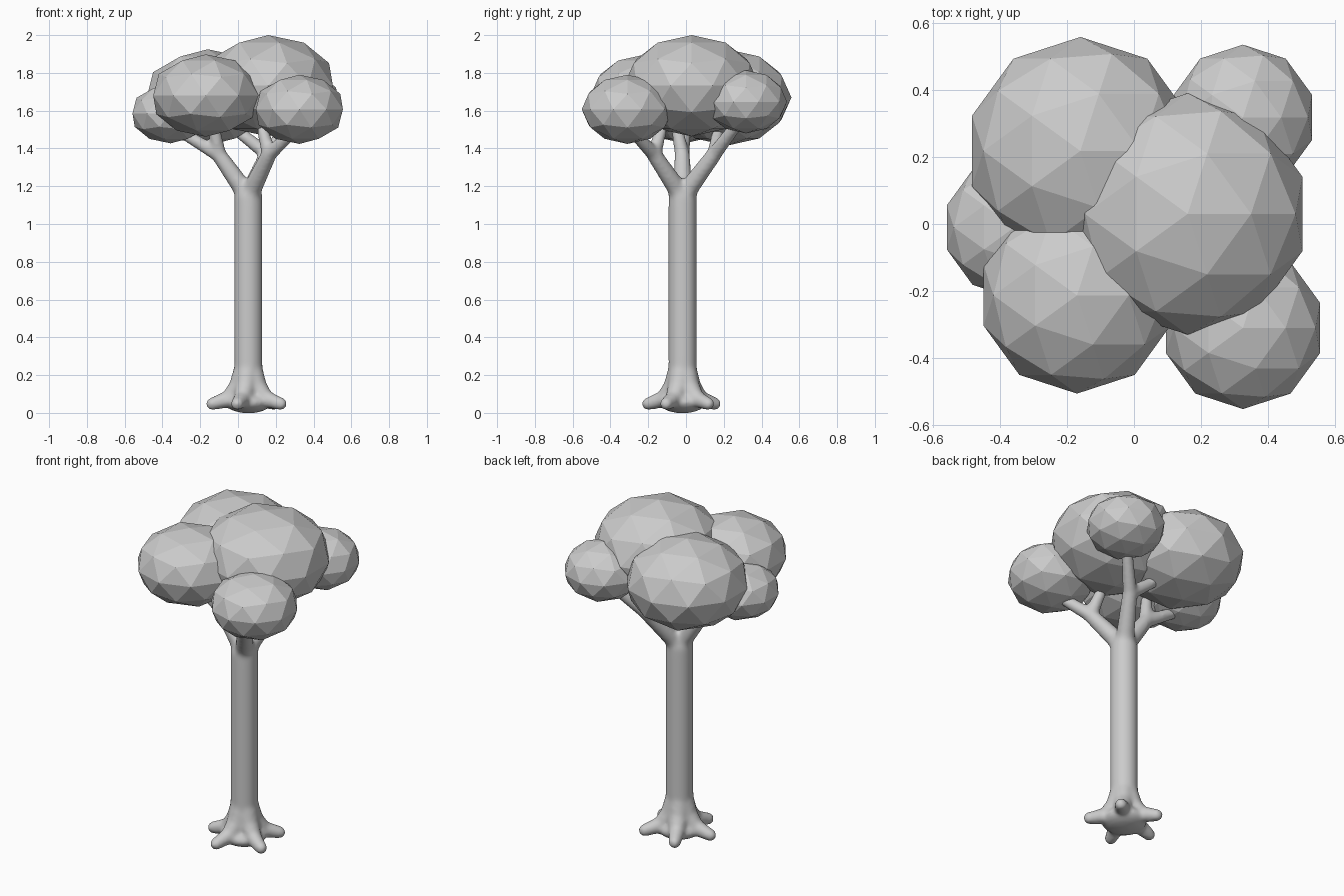
import bpy, bmesh, math
from mathutils import Matrix, Vector

if "Cube" in bpy.data.objects:
    bpy.data.objects.remove(bpy.data.objects["Cube"])

CX, CY = 0.055, -0.018  # trunk axis


def ball(bm, centre, r, rz=None):
    m = Matrix.Translation(centre) @ Matrix.Diagonal((r, r, rz or r, 1))
    bmesh.ops.create_uvsphere(bm, u_segments=24, v_segments=12, radius=1, matrix=m)


def limb(bm, points):
    """Tapered tube with rounded joints through (x, y, z, radius) points."""
    for p in points:
        ball(bm, p[:3], p[3])
    for a, b in zip(points, points[1:]):
        va, vb = Vector(a[:3]), Vector(b[:3])
        d = vb - va
        m = Matrix.Translation((va + vb) / 2) @ d.to_track_quat('Z', 'Y').to_matrix().to_4x4()
        bmesh.ops.create_cone(bm, cap_ends=True, segments=24, radius1=a[3],
                              radius2=b[3], depth=d.length, matrix=m)


def make_object(name, bm):
    mesh = bpy.data.meshes.new(name)
    bm.to_mesh(mesh)
    bm.free()
    ob = bpy.data.objects.new(name, mesh)
    bpy.context.collection.objects.link(ob)
    return ob


# Trunk column and underside bulge
bm = bmesh.new()
limb(bm, [(CX, CY, 0.09, 0.075), (CX, CY, 1.14, 0.075)])
ball(bm, (CX, CY, 0.055), 0.125, 0.057)

# Five roots flaring out of the trunk
for deg in (-27, 45, 117, 185, 252):
    c, s = math.cos(math.radians(deg)), math.sin(math.radians(deg))
    limb(bm, [(CX + c * d, CY + s * d, z, r) for d, z, r in
              ((0.015, 0.23, 0.062), (0.045, 0.14, 0.058),
               (0.10, 0.075, 0.046), (0.192, 0.048, 0.034))])

# Three branches, each forking in two: fork point, then two tips
branches = [
    ((0.165, -0.17, 1.37), (0.285, -0.275, 1.48), (0.13, -0.13, 1.50)),
    ((0.155, 0.15, 1.37), (0.285, 0.28, 1.54), (0.0, 0.17, 1.49)),
    ((-0.10, -0.02, 1.365), (-0.29, -0.005, 1.48), (-0.13, -0.05, 1.52)),
]
for fork, tip_a, tip_b in branches:
    limb(bm, [(CX, CY, 1.14, 0.065),
              (CX + (fork[0] - CX) * 0.25, CY + (fork[1] - CY) * 0.25, 1.20, 0.05),
              (*fork, 0.041)])
    for tip in (tip_a, tip_b):
        limb(bm, [(*fork, 0.039), (*tip, 0.031)])

# Fuse the wood into one smooth skin
trunk = make_object("trunk_with_roots_and_branches", bm)
remesh = trunk.modifiers.new("fuse", 'REMESH')
remesh.mode = 'VOXEL'
remesh.voxel_size = 0.011
remesh.use_smooth_shade = True
smooth = trunk.modifiers.new("soften", 'SMOOTH')
smooth.factor = 0.5
smooth.iterations = 10

# Faceted foliage clumps: x, y, z, radius, half height
clumps = [
    ("foliage_top", 0.16, 0.03, 1.732, 0.36, 0.268),
    ("foliage_back_left", -0.16, 0.218, 1.67, 0.34, 0.255),
    ("foliage_front_left", -0.17, -0.213, 1.68, 0.293, 0.218),
    ("foliage_front_right", 0.325, -0.31, 1.607, 0.242, 0.183),
    ("foliage_back_right", 0.325, 0.318, 1.647, 0.217, 0.167),
    ("foliage_left", -0.357, -0.01, 1.585, 0.212, 0.158),
]
for name, x, y, z, r, h in clumps:
    bm = bmesh.new()
    bmesh.ops.create_icosphere(bm, subdivisions=2, radius=1)
    ob = make_object(name, bm)
    ob.location = (x, y, z)
    ob.scale = (r, r, h)
